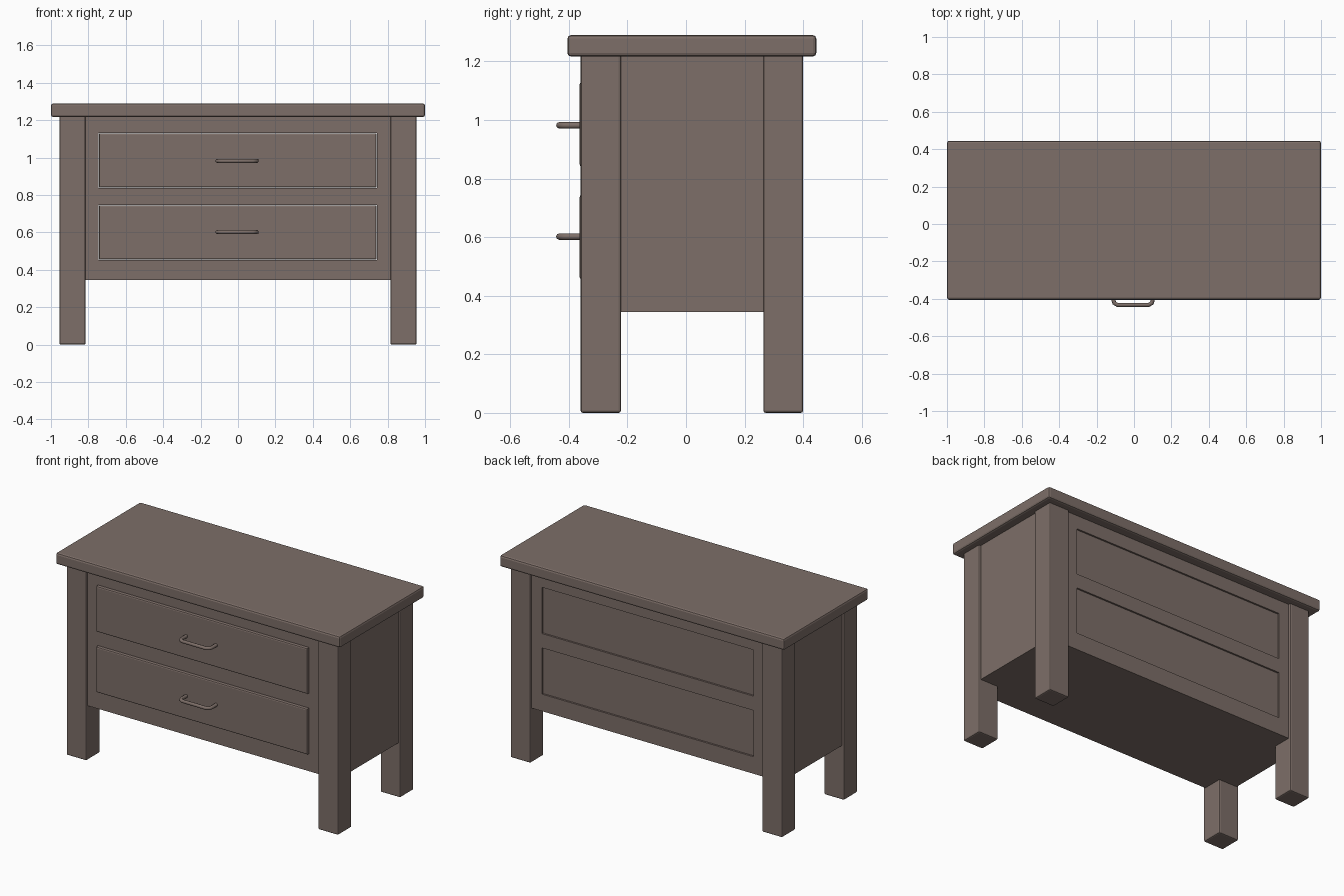
import bpy, bmesh
from mathutils import Vector

if "Cube" in bpy.data.objects:
    bpy.data.objects.remove(bpy.data.objects["Cube"])

wood = bpy.data.materials.new("grey brown wood")
wood.diffuse_color = (0.205, 0.157, 0.138, 1)
wood.use_nodes = True
wood.node_tree.nodes["Principled BSDF"].inputs["Base Color"].default_value = wood.diffuse_color


def finish(name, bm):
    bmesh.ops.recalc_face_normals(bm, faces=bm.faces[:])
    me = bpy.data.meshes.new(name)
    bm.to_mesh(me)
    bm.free()
    me.materials.append(wood)
    ob = bpy.data.objects.new(name, me)
    bpy.context.collection.objects.link(ob)
    return ob


def box(name, lo, hi, bevel=0.0, pick=lambda e: True):
    """Box between two corners, with the picked edges bevelled."""
    bm = bmesh.new()
    bmesh.ops.create_cube(bm, size=1)
    lo, hi = Vector(lo), Vector(hi)
    for v in bm.verts:
        v.co = [lo[i] + (v.co[i] + 0.5) * (hi[i] - lo[i]) for i in range(3)]
    if bevel:
        bmesh.ops.bevel(bm, geom=[e for e in bm.edges if pick(e)], offset=bevel,
                        segments=2, profile=0.5, affect='EDGES')
    return finish(name, bm)


# Table top
box("table_top", (-1, -0.405, 1.217), (1, 0.445, 1.29), 0.012)

# Four legs
for side, x in (("left", -0.885), ("right", 0.885)):
    for end, y0, y1 in (("front", -0.36, -0.222), ("back", 0.264, 0.4)):
        box(f"{end}_{side}_leg", (x - 0.07, y0, 0), (x + 0.07, y1, 1.225), 0.008)

# Carcass: a frame with two openings running through the full depth
xs = [-0.942, -0.745, 0.742, 0.942]
zs = [0.345, 0.453, 0.747, 0.838, 1.132, 1.222]
bm = bmesh.new()
grid = [[bm.verts.new((x, -0.346, z)) for z in zs] for x in xs]
for i in range(3):
    for j in range(5):
        if not (i == 1 and j in (1, 3)):
            bm.faces.new((grid[i][j], grid[i + 1][j], grid[i + 1][j + 1], grid[i][j + 1]))
ext = bmesh.ops.extrude_face_region(bm, geom=bm.faces[:], use_keep_orig=True)
bmesh.ops.translate(bm, vec=(0, 0.732, 0),
                    verts=[g for g in ext["geom"] if isinstance(g, bmesh.types.BMVert)])
finish("carcass", bm)

# Drawers with bevelled fronts, each with a bent bar handle
for label, z0, z1 in (("lower", 0.455, 0.745), ("upper", 0.84, 1.13)):
    box(f"{label}_drawer", (-0.743, -0.363, z0), (0.74, 0.378, z1), 0.008,
        lambda e: all(v.co.y < -0.3 for v in e.verts))
    zh = (z0 + z1) / 2 + (0.002 if label == "lower" else -0.003)
    half = [(0.105, -0.35), (0.105, -0.408), (0.1, -0.423), (0.083, -0.433)]
    path = [(-x, y) for x, y in half] + [(x, y) for x, y in reversed(half)]
    cu = bpy.data.curves.new(f"{label}_handle", 'CURVE')
    cu.dimensions = '3D'
    cu.bevel_depth = 0.011
    cu.bevel_resolution = 2
    cu.use_fill_caps = True
    sp = cu.splines.new('POLY')
    sp.points.add(len(path) - 1)
    for p, (x, y) in zip(sp.points, path):
        p.co = (x - 0.005, y, zh, 1)
    cu.materials.append(wood)
    ob = bpy.data.objects.new(f"{label}_handle", cu)
    bpy.context.collection.objects.link(ob)
